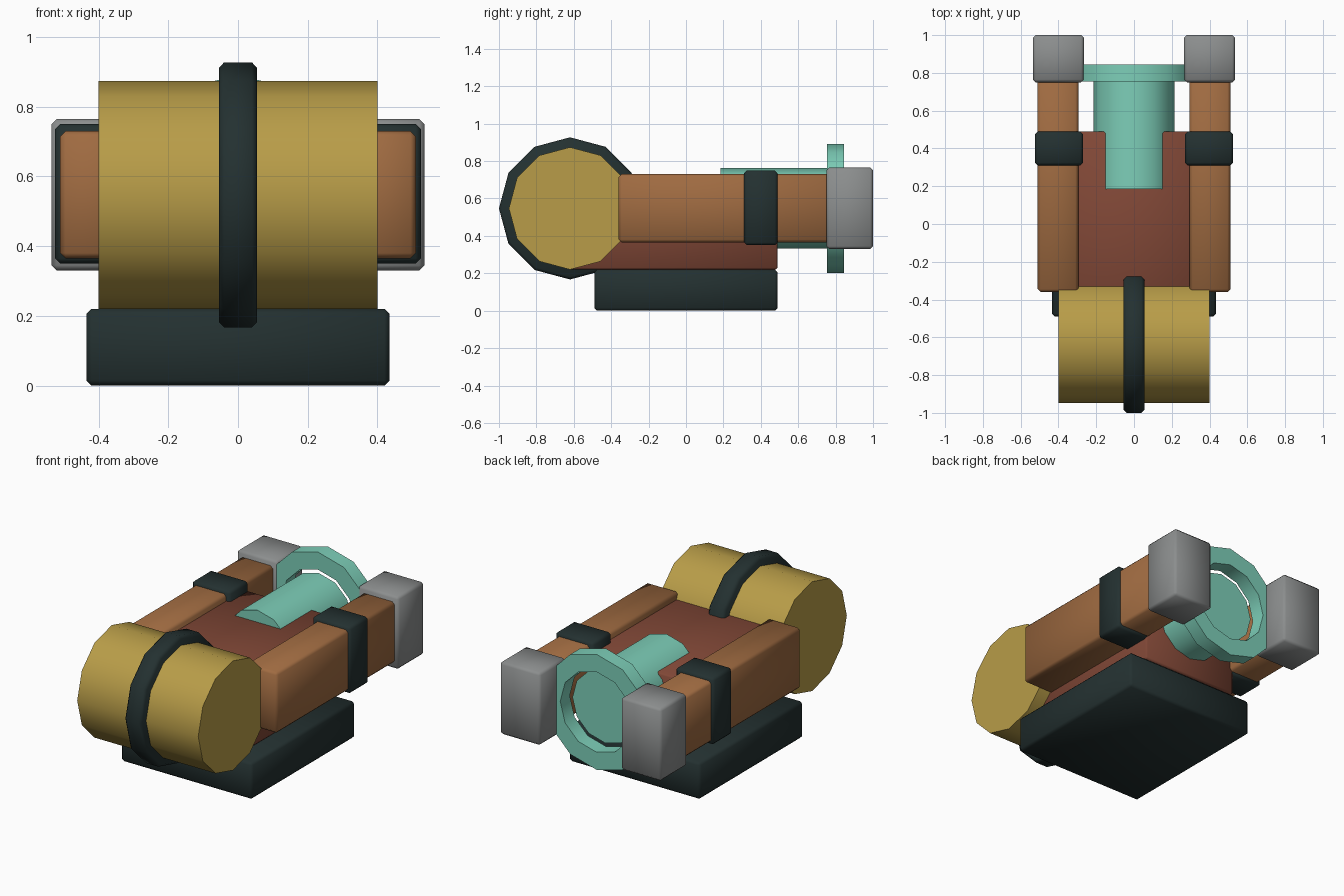
import bpy
import bmesh
import math
from mathutils import Matrix, Vector

cube = bpy.data.objects.get("Cube")
if cube:
    bpy.data.objects.remove(cube, do_unlink=True)


def material(name, rgb):
    m = bpy.data.materials.new(name)
    m.use_nodes = True
    color = (*rgb, 1.0)
    m.diffuse_color = color
    bsdf = next(n for n in m.node_tree.nodes if n.type == "BSDF_PRINCIPLED")
    bsdf.inputs["Base Color"].default_value = color
    bsdf.inputs["Roughness"].default_value = 0.7
    return m


GOLD = material("gold", (0.48, 0.335, 0.065))
WOOD = material("light brown", (0.35, 0.147, 0.053))
RED = material("red brown", (0.216, 0.063, 0.037))
TEAL = material("teal", (0.205, 0.62, 0.48))
GRAY = material("gray", (0.26, 0.27, 0.27))
DARK = material("dark green black", (0.017, 0.03, 0.03))


def finish(name, bm, mat, bevel=0.0):
    """Bevel hard edges, make the object and smooth its shallow edges."""
    bmesh.ops.recalc_face_normals(bm, faces=bm.faces)
    if bevel:
        hard = [e for e in bm.edges if e.calc_face_angle() > math.radians(60)]
        bmesh.ops.bevel(bm, geom=hard, offset=bevel, segments=1, affect="EDGES")
    mesh = bpy.data.meshes.new(name)
    bm.to_mesh(mesh)
    bm.free()
    mesh.materials.append(mat)
    ob = bpy.data.objects.new(name, mesh)
    bpy.context.collection.objects.link(ob)
    bpy.ops.object.select_all(action="DESELECT")
    ob.select_set(True)
    bpy.context.view_layer.objects.active = ob
    bpy.ops.object.shade_smooth_by_angle(angle=math.radians(50))
    return ob


def box(name, x, y, z, mat, bevel=0.015):
    """Box from its extents along each axis."""
    bm = bmesh.new()
    spans = (x, y, z)
    size = [b - a for a, b in spans]
    mid = Vector([(a + b) / 2 for a, b in spans])
    bmesh.ops.create_cube(bm, size=1, matrix=Matrix.Translation(mid) @ Matrix.Diagonal((*size, 1)))
    return finish(name, bm, mat, bevel)


def cylinder(name, radius, length, center, axis, mat, bevel=0.0):
    """Twelve-sided cylinder with a vertex on top."""
    bm = bmesh.new()
    turn = Matrix.Rotation(math.pi / 2, 4, "Y" if axis == "X" else "X")
    bmesh.ops.create_cone(bm, cap_ends=True, segments=12, radius1=radius, radius2=radius,
                          depth=length, matrix=Matrix.Translation(center) @ turn)
    return finish(name, bm, mat, bevel)


def ring(name, inner, outer, y, z, mat):
    """Square-section ring around the y axis."""
    bm = bmesh.new()
    section = [(inner, y[0]), (outer, y[0]), (outer, y[1]), (inner, y[1])]
    loops = []
    for i in range(12):
        a = math.tau * i / 12
        loops.append([bm.verts.new((r * math.sin(a), d, z + r * math.cos(a))) for r, d in section])
    for i, loop in enumerate(loops):
        after = loops[(i + 1) % 12]
        for j in range(4):
            k = (j + 1) % 4
            bm.faces.new((loop[j], loop[k], after[k], after[j]))
    return finish(name, bm, mat)


# Base and body
box("base", (-0.435, 0.435), (-0.49, 0.49), (0, 0.22), DARK)
box("body", (-0.32, 0.32), (-0.62, 0.49), (0.22, 0.69), RED, 0.01)

# Front drum with its strap
drum_center = (0, -0.62, 0.547)
cylinder("drum", 0.327, 0.8, drum_center, "X", GOLD)
cylinder("drum_strap", 0.38, 0.11, drum_center, "X", DARK, 0.015)

# Rear pipe with its flange
cylinder("pipe", 0.215, 0.58, (0, 0.475, 0.547), "Y", TEAL)
ring("pipe_flange", 0.24, 0.345, (0.755, 0.845), 0.547, TEAL)

# Side arms, bands and end caps
for side, sign in (("left", 1), ("right", -1)):
    def span(a, b):
        return tuple(sorted((sign * a, sign * b)))

    box(side + "_arm", span(0.295, 0.51), (-0.36, 0.8), (0.365, 0.73), WOOD)
    box(side + "_band", span(0.27, 0.525), (0.31, 0.49), (0.35, 0.75), DARK)
    box(side + "_end_cap", span(0.265, 0.535), (0.75, 1.0), (0.33, 0.765), GRAY)
